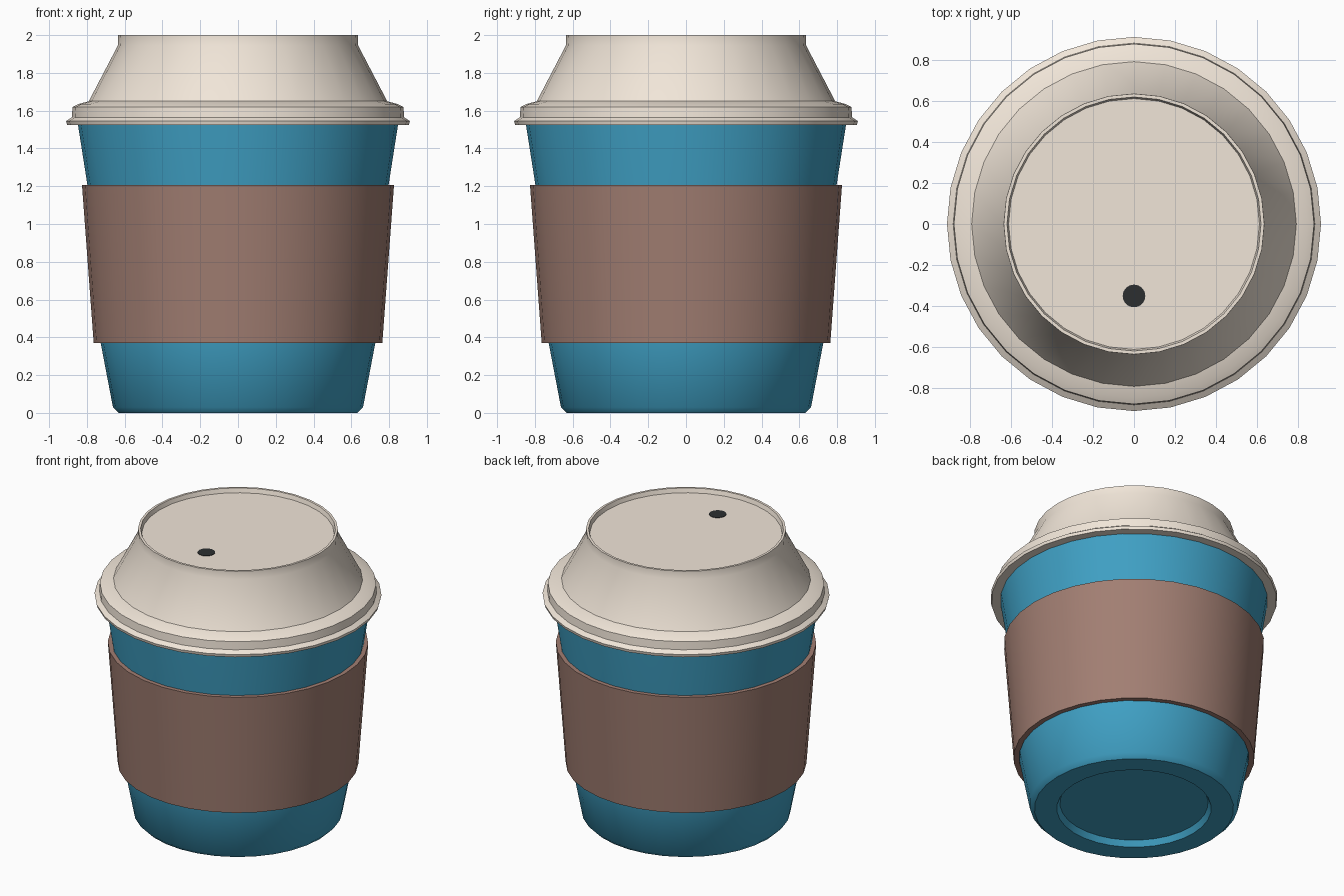
import bpy, bmesh, math

if "Cube" in bpy.data.objects:
    bpy.data.objects.remove(bpy.data.objects["Cube"])

SIDES = 32


def material(name, color):
    mat = bpy.data.materials.new(name)
    mat.diffuse_color = (*color, 1)
    mat.use_nodes = True
    mat.node_tree.nodes["Principled BSDF"].inputs["Base Color"].default_value = mat.diffuse_color
    return mat


def lathe(name, profile, mat, mode, sides=SIDES, offset=(0, 0), sharp=40):
    """Spin (radius, z) points round z. mode: 'caps' fills both ends, 'loop' joins the ends."""
    bm = bmesh.new()
    rings = []
    for r, z in profile:
        angles = [2 * math.pi * i / sides for i in range(sides)]
        rings.append([bm.verts.new((offset[0] + r * math.cos(a), offset[1] + r * math.sin(a), z))
                      for a in angles])
    pairs = list(zip(rings, rings[1:]))
    if mode == 'loop':
        pairs.append((rings[-1], rings[0]))
    for low, high in pairs:
        for i in range(sides):
            j = (i + 1) % sides
            bm.faces.new((low[i], low[j], high[j], high[i]))
    if mode == 'caps':
        bm.faces.new(rings[0][::-1])
        bm.faces.new(rings[-1])
    bmesh.ops.recalc_face_normals(bm, faces=bm.faces)
    mesh = bpy.data.meshes.new(name)
    bm.to_mesh(mesh)
    bm.free()
    mesh.shade_smooth()
    mesh.set_sharp_from_angle(angle=math.radians(sharp))
    mesh.materials.append(mat)
    obj = bpy.data.objects.new(name, mesh)
    bpy.context.collection.objects.link(obj)
    return obj


blue = material("cup_blue", (0.05, 0.35, 0.55))
brown = material("sleeve_brown", (0.36, 0.21, 0.17))
cream = material("lid_cream", (0.88, 0.79, 0.69))
black = material("hole_black", (0.025, 0.028, 0.03))

# Cup body with a shallow recess underneath
lathe("cup", [(0.47, 0.04), (0.49, 0.0), (0.632, 0.0), (0.662, 0.03), (0.727, 0.37),
              (0.797, 1.205), (0.848, 1.53), (0.85, 1.56)], blue, 'caps')

# Grip sleeve, a thin band round the cup
lathe("sleeve", [(0.73, 0.37), (0.764, 0.37), (0.826, 1.207), (0.797, 1.207)], brown, 'loop')

# Lid: stepped brim, sloping shoulder, raised rim and sunken top
lathe("lid", [(0.84, 1.525), (0.905, 1.525), (0.91, 1.545), (0.88, 1.565), (0.876, 1.62),
              (0.845, 1.635), (0.79, 1.65), (0.636, 1.945), (0.634, 2.0), (0.618, 2.0),
              (0.61, 1.97)], cream, 'caps')

# Sip hole, a dark disc on the front of the lid
lathe("sip_hole", [(0.055, 1.965), (0.055, 1.973)], black, 'caps', offset=(0, -0.35))
